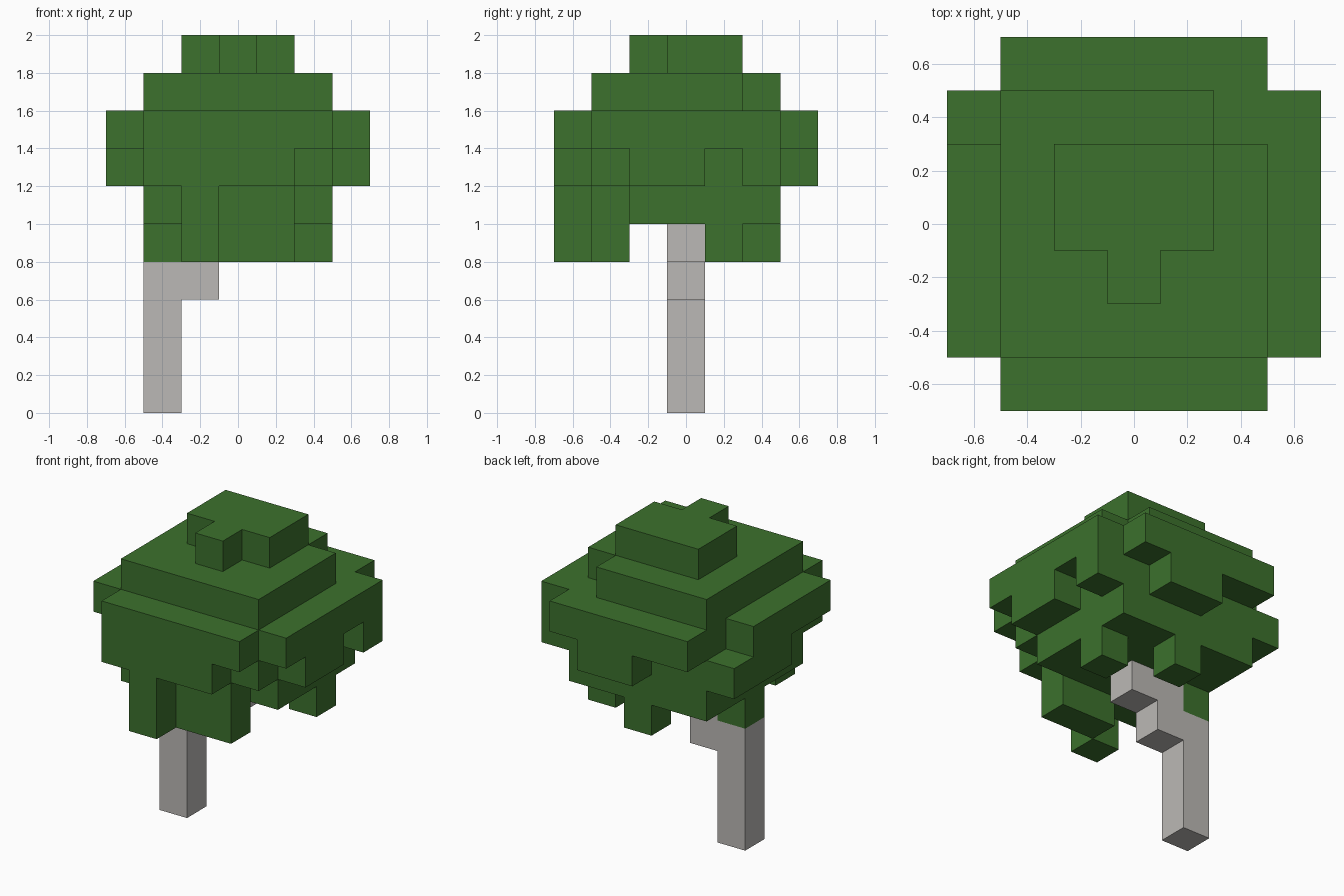
import bpy
import bmesh
from mathutils import Vector

cube = bpy.data.objects.get("Cube")
if cube:
    bpy.data.objects.remove(cube, do_unlink=True)

CELL = 0.2

# Canopy layers from bottom to top; each layer lists rows from back to front, left to right
FIRST_LAYER = 4
EMPTY = "......."
CANOPY = [
    [EMPTY, "...#...", ".....#.", ".#.....", EMPTY, "...##..", "..#...."],
    [EMPTY] + [".#####."] * 4 + [".####..", "..#...."],
    ["...##..", "#######", "######.", "#######", ".######", ".#####.", ".####.."],
    [".#####.", ".######"] + ["#######"] * 4 + [".#####."],
    [EMPTY, ".####.."] + [".#####."] * 4 + [EMPTY],
    [EMPTY, EMPTY, "..###..", "..###..", "...#...", EMPTY, EMPTY],
]


def make_material(name, color):
    mat = bpy.data.materials.new(name)
    mat.use_nodes = True
    mat.diffuse_color = color
    mat.node_tree.nodes["Principled BSDF"].inputs["Base Color"].default_value = color
    return mat


def build_blocks(name, cells, mat):
    """Join grid cells into one blocky mesh, keeping only the outer faces."""
    bm = bmesh.new()
    for cell in cells:
        center = Vector(cell) * CELL + Vector((0, 0, CELL / 2))
        for axis in range(3):
            for sign in (-1, 1):
                normal = Vector((0, 0, 0))
                normal[axis] = sign
                neighbour = tuple(int(c + n) for c, n in zip(cell, normal))
                if neighbour in cells:
                    continue
                u = Vector((0, 0, 0))
                u[(axis + 1) % 3] = 1
                v = normal.cross(u)
                corners = (-u - v, u - v, u + v, v - u)
                bm.faces.new([bm.verts.new(center + (normal + c) * CELL / 2)
                              for c in corners])
    bmesh.ops.remove_doubles(bm, verts=bm.verts, dist=0.001)
    # Merge coplanar squares into clean flat faces
    bmesh.ops.dissolve_limit(bm, angle_limit=0.01, verts=bm.verts, edges=bm.edges)
    mesh = bpy.data.meshes.new(name)
    bm.to_mesh(mesh)
    bm.free()
    mesh.materials.append(mat)
    obj = bpy.data.objects.new(name, mesh)
    bpy.context.collection.objects.link(obj)
    return obj


leaf_green = make_material("leaf_green", (0.045, 0.165, 0.026, 1))
bark_grey = make_material("bark_grey", (0.50, 0.485, 0.465, 1))

# Leafy canopy
leaves = {
    (col - 3, 3 - row, FIRST_LAYER + layer)
    for layer, rows in enumerate(CANOPY)
    for row, line in enumerate(rows)
    for col, mark in enumerate(line)
    if mark == "#"
}
build_blocks("canopy", leaves, leaf_green)

# Stepped trunk leaning toward the middle of the canopy
wood = {(-2, 0, z) for z in range(4)}
wood |= {(-1, 0, 3), (-1, 0, 4), (0, 0, 4)}
build_blocks("trunk", wood, bark_grey)
